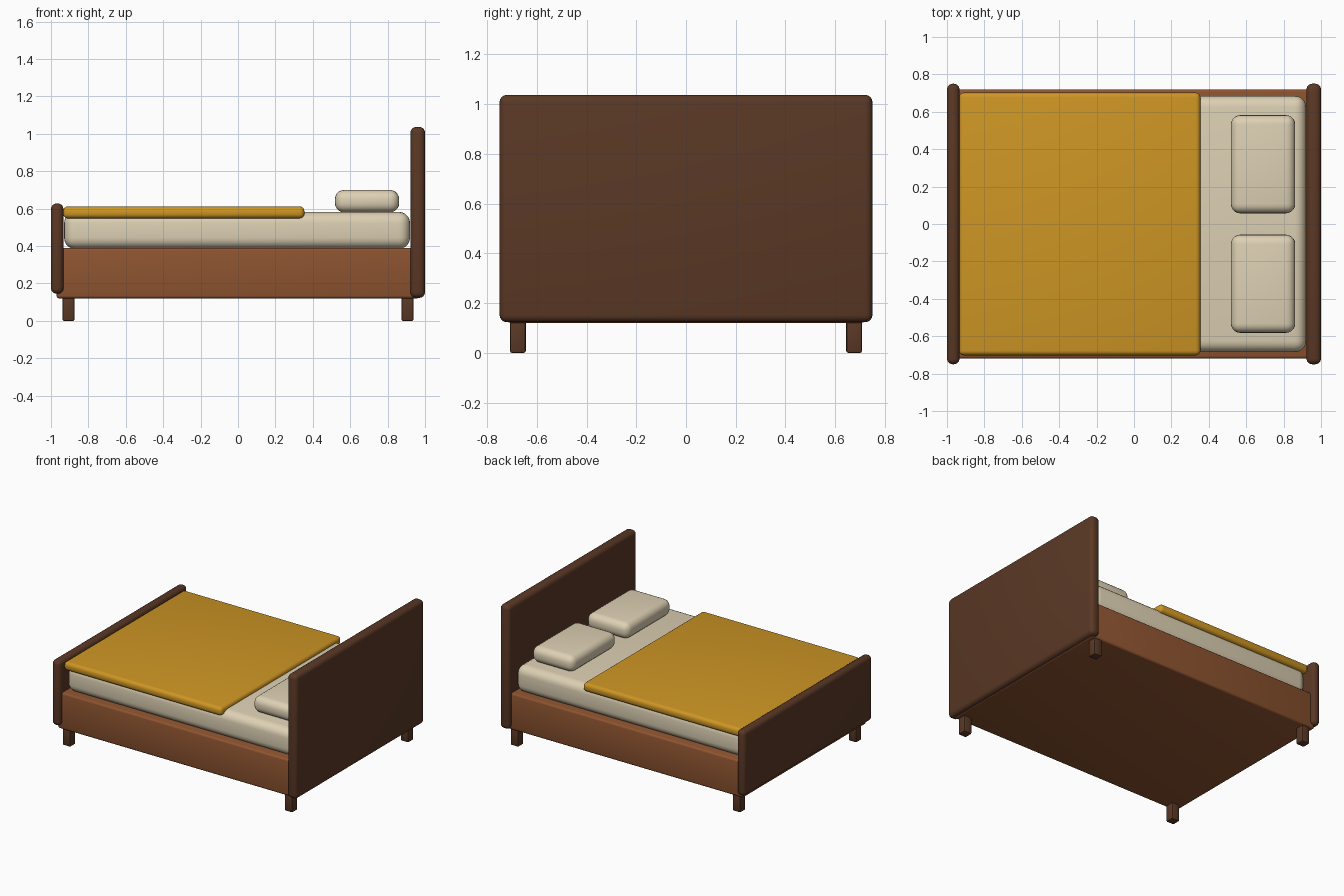
import bpy, bmesh, math

if "Cube" in bpy.data.objects:
    bpy.data.objects.remove(bpy.data.objects["Cube"])

def srgb(c):
    c /= 255
    return c / 12.92 if c <= 0.04045 else ((c + 0.055) / 1.055) ** 2.4

def material(name, r, g, b):
    m = bpy.data.materials.new(name)
    m.diffuse_color = (srgb(r), srgb(g), srgb(b), 1)
    m.use_nodes = True
    m.node_tree.nodes["Principled BSDF"].inputs["Base Color"].default_value = m.diffuse_color
    return m

dark = material("dark_wood", 90, 56, 37)
wood = material("warm_wood", 142, 84, 48)
linen = material("cream_linen", 222, 209, 180)
gold = material("mustard_cloth", 206, 150, 36)

def box(name, x, y, z, mat, bevel, segments=4):
    """Rounded box from (min, max) pairs."""
    mesh = bpy.data.meshes.new(name)
    bm = bmesh.new()
    bmesh.ops.create_cube(bm, size=1)
    for v in bm.verts:
        v.co = [a + (c + 0.5) * (b - a) for c, (a, b) in zip(v.co, (x, y, z))]
    bmesh.ops.bevel(bm, geom=bm.edges[:], offset=bevel, segments=segments,
                    profile=0.5, affect='EDGES', clamp_overlap=True)
    bm.to_mesh(mesh)
    bm.free()
    mesh.materials.append(mat)
    ob = bpy.data.objects.new(name, mesh)
    bpy.context.collection.objects.link(ob)
    bpy.ops.object.select_all(action='DESELECT')
    ob.select_set(True)
    bpy.context.view_layer.objects.active = ob
    bpy.ops.object.shade_smooth_by_angle(angle=math.radians(35))
    return ob

# Frame
box("bed_base", (-0.97, 0.97), (-0.72, 0.72), (0.12, 0.39), wood, 0.015, 3)
box("headboard", (0.922, 1.0), (-0.75, 0.75), (0.123, 1.037), dark, 0.03)
box("footboard", (-1.0, -0.933), (-0.75, 0.75), (0.145, 0.628), dark, 0.03)

# Bedding
box("mattress", (-0.93, 0.92), (-0.685, 0.685), (0.385, 0.583), linen, 0.06, 5)
box("blanket", (-0.935, 0.355), (-0.702, 0.702), (0.548, 0.612), gold, 0.025)

# Pillows and legs
for sy, side in ((-1, "front"), (1, "back")):
    box(side + "_pillow", (0.518, 0.862), sorted((sy * 0.057, sy * 0.582)),
        (0.58, 0.70), linen, 0.05, 5)
    for sx, end in ((-1, "foot"), (1, "head")):
        cx, cy = sx * 0.906, sy * 0.676
        box(f"{side}_{end}_leg", (cx - 0.032, cx + 0.032),
            (cy - 0.032, cy + 0.032), (0.0, 0.14), dark, 0.008, 2)
